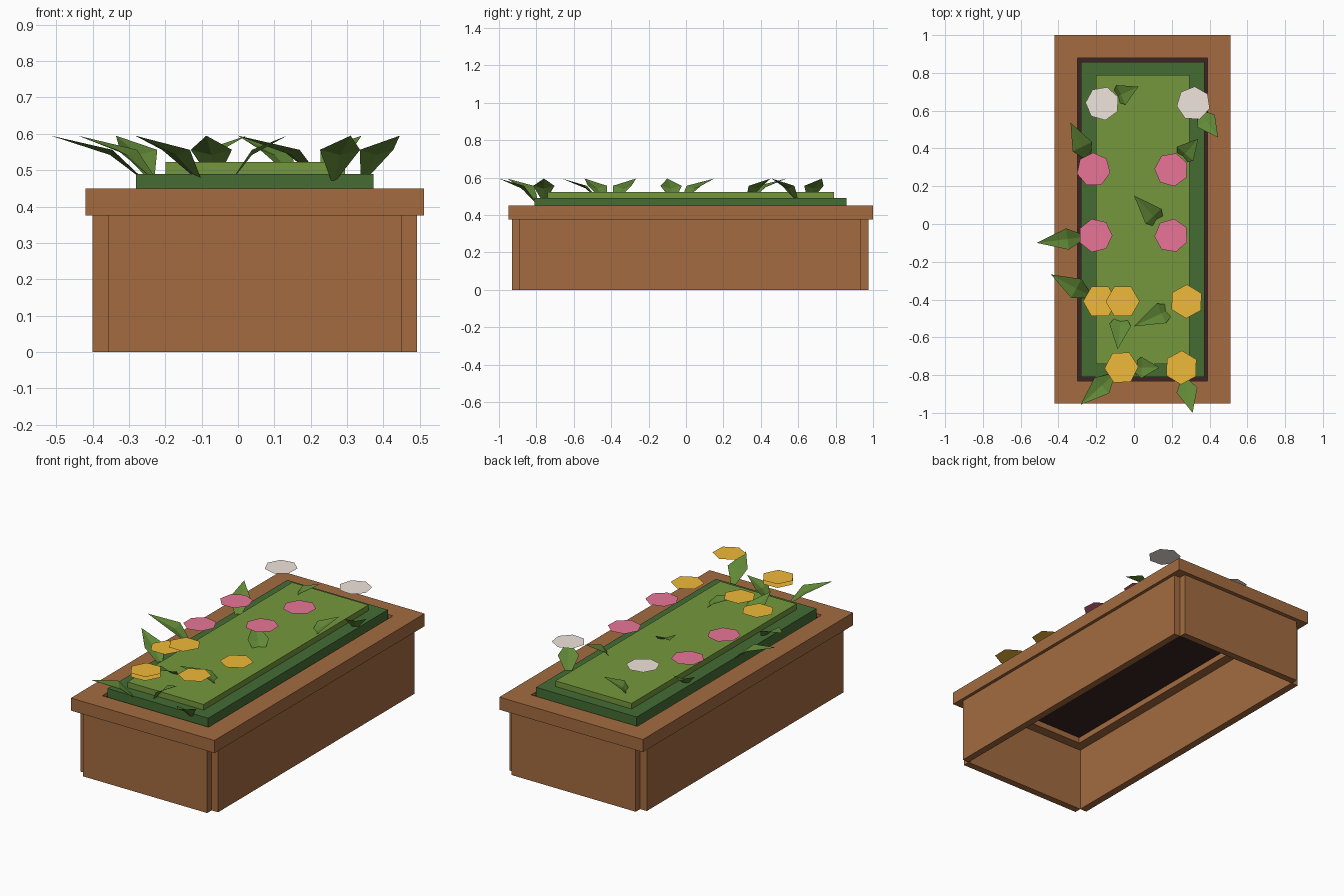
import bpy, bmesh
from math import cos, sin, pi
from mathutils import Vector

if "Cube" in bpy.data.objects:
    bpy.data.objects.remove(bpy.data.objects["Cube"])


def material(name, rgb):
    m = bpy.data.materials.new(name)
    m.diffuse_color = [(c / 255) ** 2.2 for c in rgb] + [1]
    m.use_nodes = True
    m.node_tree.nodes["Principled BSDF"].inputs["Base Color"].default_value = m.diffuse_color
    return m


WOOD = material("wood", (162, 107, 66))
SOIL = material("soil", (62, 40, 40))
HEDGE = material("dark_foliage", (70, 108, 55))
MOSS = material("light_foliage", (116, 150, 62))
LEAF = material("leaf", (98, 136, 58))
PETALS = {"gold": material("gold", (240, 184, 60)),
          "pink": material("pink", (232, 116, 150)),
          "white": material("white", (240, 228, 220))}


def make(name, bm, mat):
    me = bpy.data.meshes.new(name)
    bm.to_mesh(me)
    bm.free()
    me.materials.append(mat)
    ob = bpy.data.objects.new(name, me)
    bpy.context.collection.objects.link(ob)
    return ob


def box(name, x0, x1, y0, y1, z0, z1, mat):
    bm = bmesh.new()
    bmesh.ops.create_cube(bm, size=1)
    for v in bm.verts:
        v.co = ((x0 + x1) / 2 + v.co.x * (x1 - x0),
                (y0 + y1) / 2 + v.co.y * (y1 - y0),
                (z0 + z1) / 2 + v.co.z * (z1 - z0))
    return make(name, bm, mat)


# Wall boards, meeting at notched corners
box("front_wall", -0.357, 0.451, -0.93, -0.889, 0, 0.38, WOOD)
box("back_wall", -0.357, 0.451, 0.935, 0.976, 0, 0.38, WOOD)
box("left_wall", -0.40, -0.357, -0.889, 0.935, 0, 0.38, WOOD)
box("right_wall", 0.451, 0.493, -0.889, 0.935, 0, 0.38, WOOD)

# Rim boards
box("left_rim", -0.42, -0.30, -0.95, 1.0, 0.376, 0.45, WOOD)
box("right_rim", 0.39, 0.512, -0.95, 1.0, 0.376, 0.45, WOOD)
box("front_rim", -0.30, 0.39, -0.95, -0.83, 0.376, 0.45, WOOD)
box("back_rim", -0.30, 0.39, 0.88, 1.0, 0.376, 0.45, WOOD)

# Soil and the two foliage layers
box("soil", -0.302, 0.392, -0.832, 0.882, 0.41, 0.43, SOIL)
box("lower_foliage", -0.28, 0.373, -0.81, 0.857, 0.43, 0.49, HEDGE)
box("upper_foliage", -0.20, 0.295, -0.74, 0.79, 0.49, 0.523, MOSS)


def flower(name, x, y, z, sides, turn, mat):
    bm = bmesh.new()
    ring = [bm.verts.new((x + 0.09 * cos(turn + 2 * pi * i / sides),
                          y + 0.09 * sin(turn + 2 * pi * i / sides), z))
            for i in range(sides)]
    bm.faces.new(ring)
    make(name, bm, mat)


def leaf(name, centre, tip):
    # Folded kite: base, two raised sides, low spine, tip
    c, t = Vector((*centre, 0.46)), Vector((*tip, 0.595))
    along = Vector((t.x - c.x, t.y - c.y, 0))
    b = c + along.normalized() * 0.04
    side = Vector((-along.y, along.x, 0)).normalized() * 0.057
    mid = b.lerp(t, 0.4)
    mid.z = 0.542
    lift = Vector((0, 0, 0.014))
    bm = bmesh.new()
    vb, vt, vm, vl, vr = [bm.verts.new(p) for p in
                          (b, t, mid, mid + side + lift, mid - side + lift)]
    for f in ((vb, vm, vl), (vm, vt, vl), (vb, vr, vm), (vr, vt, vm)):
        bm.faces.new(f)
    make(name, bm, LEAF)


# Plants: colour, x, y, flower height, flower turn, leaf tip x, y
plants = [
    ("white", -0.167, 0.638, 0.68, 0.4, 0.024, 0.727),
    ("white", 0.315, 0.638, 0.69, 1.5, 0.445, 0.458),
    ("pink", -0.214, 0.288, 0.602, 1.6, -0.336, 0.537),
    ("pink", 0.198, 0.288, 0.675, 1.3, 0.34, 0.452),
    ("pink", -0.204, -0.061, 0.602, 0.0, -0.515, -0.10),
    ("pink", 0.198, -0.061, 0.702, 1.4, 0.0, 0.151),
    ("gold", -0.18, -0.41, 0.605, 0.0, -0.44, -0.267),
    ("gold", -0.06, -0.41, 0.655, 0.0, -0.087, -0.664),
    ("gold", 0.278, -0.41, 0.645, 0.5, 0.0, -0.542),
    ("gold", -0.066, -0.76, 0.615, 0.05, -0.283, -0.957),
    ("gold", -0.066, -0.76, 0.637, 0.05, 0.135, -0.76),
    ("gold", 0.251, -0.76, 0.692, 0.5, 0.31, -1.0),
]
for i, (col, x, y, z, turn, tx, ty) in enumerate(plants, 1):
    flower(f"{col}_flower_{i}", x, y, z, 6 if col == "gold" else 7, turn, PETALS[col])
    leaf(f"leaf_{i}", (x, y), (tx, ty))
